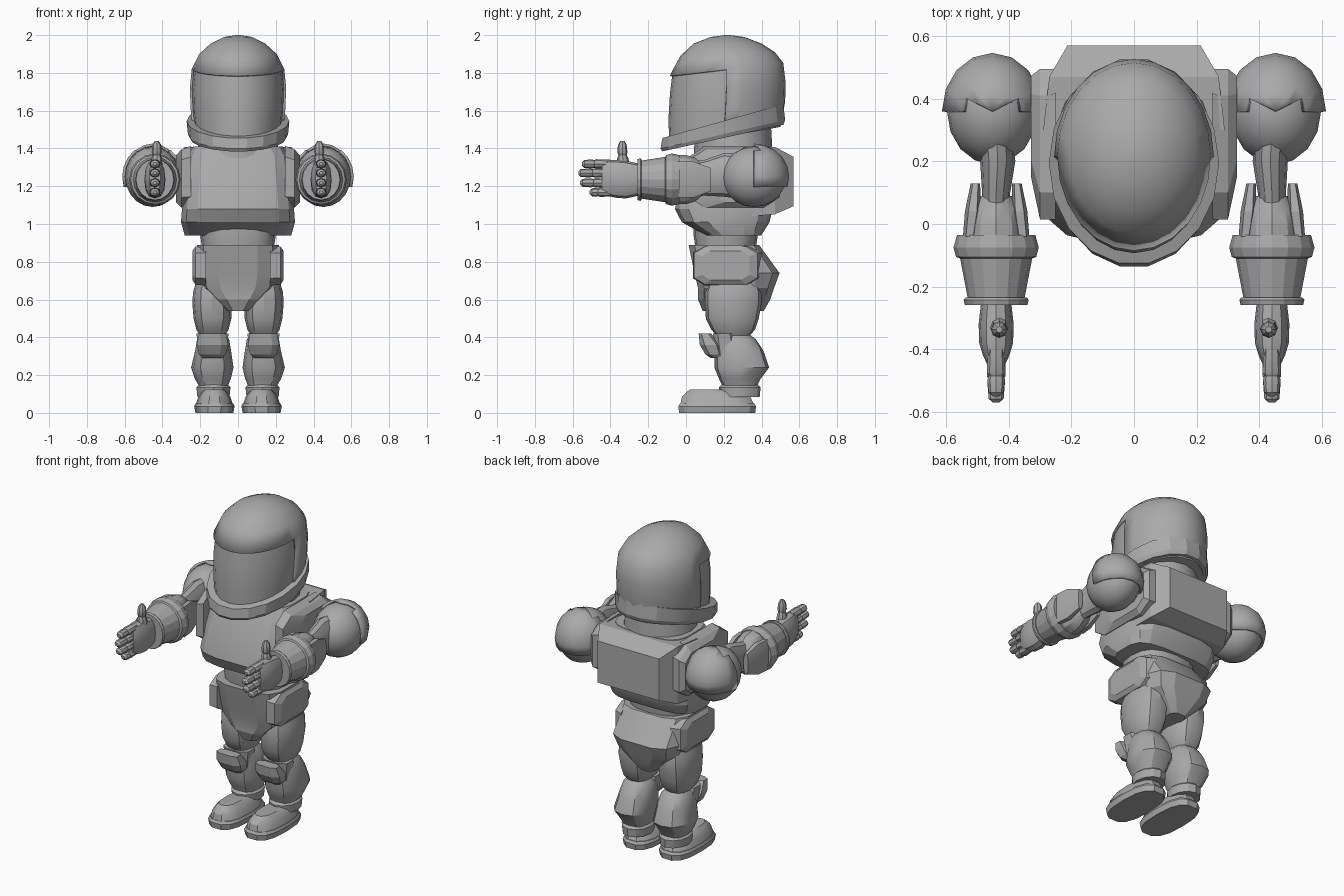
import bpy, bmesh
from math import cos, sin, pi, radians

if "Cube" in bpy.data.objects:
    bpy.data.objects.remove(bpy.data.objects["Cube"])

GREY = (0.4, 0.4, 0.4, 1)
mat = bpy.data.materials.new("plain_grey")
mat.use_nodes = True
mat.diffuse_color = GREY
mat.node_tree.nodes["Principled BSDF"].inputs["Base Color"].default_value = GREY


def finish(name, bm, mirror=False, angle=30):
    bmesh.ops.recalc_face_normals(bm, faces=bm.faces)
    mesh = bpy.data.meshes.new(name)
    bm.to_mesh(mesh)
    bm.free()
    ob = bpy.data.objects.new(name, mesh)
    bpy.context.collection.objects.link(ob)
    mesh.materials.append(mat)
    if mirror:
        ob.modifiers.new("Mirror", "MIRROR")
    bpy.ops.object.select_all(action="DESELECT")
    ob.select_set(True)
    bpy.context.view_layer.objects.active = ob
    bpy.ops.object.shade_smooth_by_angle(angle=radians(angle))
    return ob


def loft(sections, axis="z", n=12, p=2, turn=0.0):
    """Skin through rings (t, a, b, ra, rb, tilt): position along axis, centre, radii."""
    bm = bmesh.new()
    rings = []
    for t, a, b, ra, rb, *tilt in sections:
        ring = []
        for i in range(n):
            ang = 2 * pi * (i + turn) / n
            c, s = cos(ang), sin(ang)
            u = ra * abs(c) ** (2 / p) * (1 if c > 0 else -1)
            v = rb * abs(s) ** (2 / p) * (1 if s > 0 else -1)
            h = t + (tilt[0] * v if tilt else 0)
            co = {"z": (a + u, b + v, h), "y": (a + u, h, b + v), "x": (h, a + u, b + v)}[axis]
            ring.append(bm.verts.new(co))
        rings.append(ring)
    for lo, hi in zip(rings, rings[1:]):
        for i in range(n):
            j = (i + 1) % n
            bm.faces.new((lo[i], lo[j], hi[j], hi[i]))
    bm.faces.new(rings[0])
    bm.faces.new(rings[-1])
    return bm


def part(name, sections, axis="z", n=12, p=2, turn=0.0, mirror=False, angle=30):
    return finish(name, loft(sections, axis, n, p, turn), mirror, angle)


# Helmet shell with a face opening, over a slightly smaller visor
HEAD = [(1.46, 0, .2, .235, .3, .18), (1.6, 0, .21, .25, .315, .15), (1.72, 0, .215, .255, .312, .1),
        (1.82, 0, .215, .245, .3, .11), (1.9, 0, .22, .205, .25, .04), (1.955, 0, .22, .145, .18),
        (1.99, 0, .22, .075, .09), (2.0, 0, .22, .01, .012)]
shell = loft(HEAD, n=24)
opening = [f for f in shell.faces
           if f.calc_center_median().y < .215 and f.calc_center_median().z < 1.8 and len(f.verts) == 4]
bmesh.ops.delete(shell, geom=opening, context="FACES")
helmet = finish("helmet_shell", shell, angle=40)
rim = helmet.modifiers.new("Rim", "SOLIDIFY")
rim.thickness, rim.offset = .014, -1
part("visor", [(z, x, y, rx - .012, ry - .012, k) for z, x, y, rx, ry, k in HEAD[:4]], n=24, angle=40)
part("helmet_collar", [(1.455, 0, .195, .255, .325, .22), (1.475, 0, .195, .265, .335, .23),
                       (1.545, 0, .195, .272, .325, .28)], n=18, angle=20)
part("neck", [(1.35, 0, .25, .22, .21), (1.52, 0, .25, .2, .2)], n=16)

# Torso, backpack and waist
part("torso", [(.94, 0, .25, .285, .15), (1.01, 0, .21, .305, .235), (1.08, 0, .2, .3, .262),
               (1.22, 0, .215, .285, .24), (1.36, 0, .25, .27, .2), (1.41, 0, .26, .24, .185)],
     n=16, p=3.5, turn=.5, angle=20)
part("backpack", [(.3, 0, 1.22, .3, .19), (.47, 0, 1.23, .28, .185), (.57, 0, 1.225, .22, .135)],
     "y", 4, 20, .5, angle=15)
part("waist", [(.87, 0, .21, .19, .16), (.94, 0, .21, .2, .17), (1.02, 0, .21, .21, .17)], n=16, p=2.6)
part("shoulder_socket", [(.25, .255, 1.25, .25, .17), (.3, .255, 1.24, .25, .16), (.328, .31, 1.24, .17, .13)],
     "x", 8, 4, .5, True, 15)

# Pelvis and hip plates
part("pelvis", [(.54, 0, .25, .06, .165), (.6, 0, .255, .13, .195), (.66, 0, .265, .2, .205),
                (.74, 0, .27, .225, .23), (.89, 0, .2, .222, .19)], n=12, p=3.5, turn=.5, angle=20)
part("hip_plate", [(.17, .22, .78, .19, .11), (.225, .21, .78, .175, .105), (.242, .21, .78, .13, .08)],
     "x", 8, 4, .5, True, 15)

# Legs
part("thigh", [(.4, .135, .25, .06, .08), (.44, .135, .25, .085, .115), (.5, .135, .245, .1, .14),
               (.58, .138, .25, .104, .15), (.64, .138, .25, .1, .15), (.7, .135, .25, .085, .13)],
     p=2.5, mirror=True)
part("shin", [(.1, .13, .29, .07, .09), (.14, .13, .285, .075, .09), (.18, .133, .285, .095, .11),
              (.24, .136, .295, .112, .145), (.33, .132, .28, .095, .13), (.39, .132, .26, .085, .11),
              (.42, .132, .25, .06, .08)], p=2.4, mirror=True)
part("knee_pad", [(.29, .135, .17, .055, .04), (.31, .135, .15, .075, .05), (.36, .135, .13, .088, .06),
                  (.42, .135, .1, .075, .035)], n=8, p=3, turn=.5, mirror=True, angle=20)
part("knee_plate_back", [(.3, .135, .22, .075, .07), (.42, .135, .2, .09, .06)], n=8, p=3, turn=.5,
     mirror=True, angle=20)
part("ankle_cuff", [(.085, .13, .285, .085, .105), (.135, .13, .285, .09, .11), (.15, .13, .285, .075, .095)],
     mirror=True)

# Boots: sole and rounded toe cap
part("boot_sole", [(0, .125, .165, .1, .205), (.035, .125, .165, .107, .21), (.05, .125, .165, .1, .2)],
     n=14, p=2.7, mirror=True)
part("boot_upper", [(.04, .125, .165, .1, .2), (.085, .125, .16, .085, .185), (.11, .125, .16, .068, .16),
                    (.125, .125, .13, .05, .11)], n=14, p=2.5, mirror=True)

# Shoulder ball with a raised pad over its upper back
def shoulder(name, grow, keep=None):
    bm = bmesh.new()
    bmesh.ops.create_uvsphere(bm, u_segments=16, v_segments=10, radius=1)
    if keep:
        bmesh.ops.delete(bm, geom=[f for f in bm.faces if not keep(f.calc_center_median())], context="FACES")
    bmesh.ops.scale(bm, verts=bm.verts, vec=(.145 + grow, .17 + grow, .16 + grow))
    bmesh.ops.translate(bm, verts=bm.verts, vec=(.452, .36, 1.25))
    return finish(name, bm, True, 40)


shoulder("shoulder_ball", 0)
pad = shoulder("shoulder_pad", .016, lambda c: c.y > .1 and c.z > -.3)
thick = pad.modifiers.new("Thickness", "SOLIDIFY")
thick.thickness, thick.offset = .014, -1

# Arms stretched to the front
CX, CZ = .44, 1.235
part("upper_arm", [(.3, CX, 1.25, .06, .12), (.2, CX - .005, 1.26, .056, .115), (.1, CX, 1.245, .045, .095),
                   (0, CX, CZ, .045, .09)], "y", mirror=True)
part("elbow_sleeve", [(-.06, CX, CZ, .105, .13), (0, CX, CZ, .1, .13), (.05, CX, CZ, .085, .115),
                      (.09, CX, CZ, .05, .08)], "y", mirror=True)
for side, where in ((-1, "inner"), (1, "outer")):
    part("elbow_prong_" + where, [(-.04, CX + side * .085, CZ, .022, .1), (.04, CX + side * .075, CZ, .026, .1),
                                  (.13, CX + side * .066, CZ, .016, .065)], "y", 8, 3, .5, True, 20)
part("forearm_cuff", [(-.035, CX, CZ, .125, .13), (-.075, CX, CZ, .136, .138), (-.105, CX, CZ, .128, .13),
                      (-.11, CX, CZ, .115, .12), (-.24, CX, CZ, .09, .1)], "y", 16, mirror=True, angle=20)
part("wrist_ring", [(-.235, CX, CZ, .098, .108), (-.242, CX, CZ, .104, .112), (-.258, CX, CZ, .1, .108)],
     "y", 16, mirror=True, angle=20)
part("hand", [(-.25, CX, CZ, .048, .085), (-.32, CX, CZ, .056, .1), (-.38, CX, 1.24, .054, .1),
              (-.42, CX, 1.245, .042, .092), (-.445, CX, 1.245, .03, .085)], "y", p=2.4, mirror=True)

# Four jointed fingers stacked vertically, and a raised thumb
FINGERS = ("index", "middle", "ring", "little")
for label, z, tip in zip(FINGERS, (1.318, 1.27, 1.218, 1.168), (.55, .57, .56, .51)):
    mid = (.42 + tip) / 2
    part(label + "_finger", [(-.4, CX, z, .026, .022), (.01 - mid, CX, z, .03, .025),
                             (-mid, CX, z, .024, .02), (-mid - .012, CX, z, .028, .024),
                             (.012 - tip, CX, z, .024, .021), (-tip, CX, z, .01, .009)], "y", 8, mirror=True)
part("thumb", [(1.31, .43, -.33, .03, .034), (1.35, .43, -.335, .027, .029), (1.365, .43, -.335, .021, .022),
               (1.38, .43, -.337, .027, .027), (1.42, .43, -.337, .023, .023), (1.44, .43, -.337, .01, .01)],
     n=8, mirror=True)
